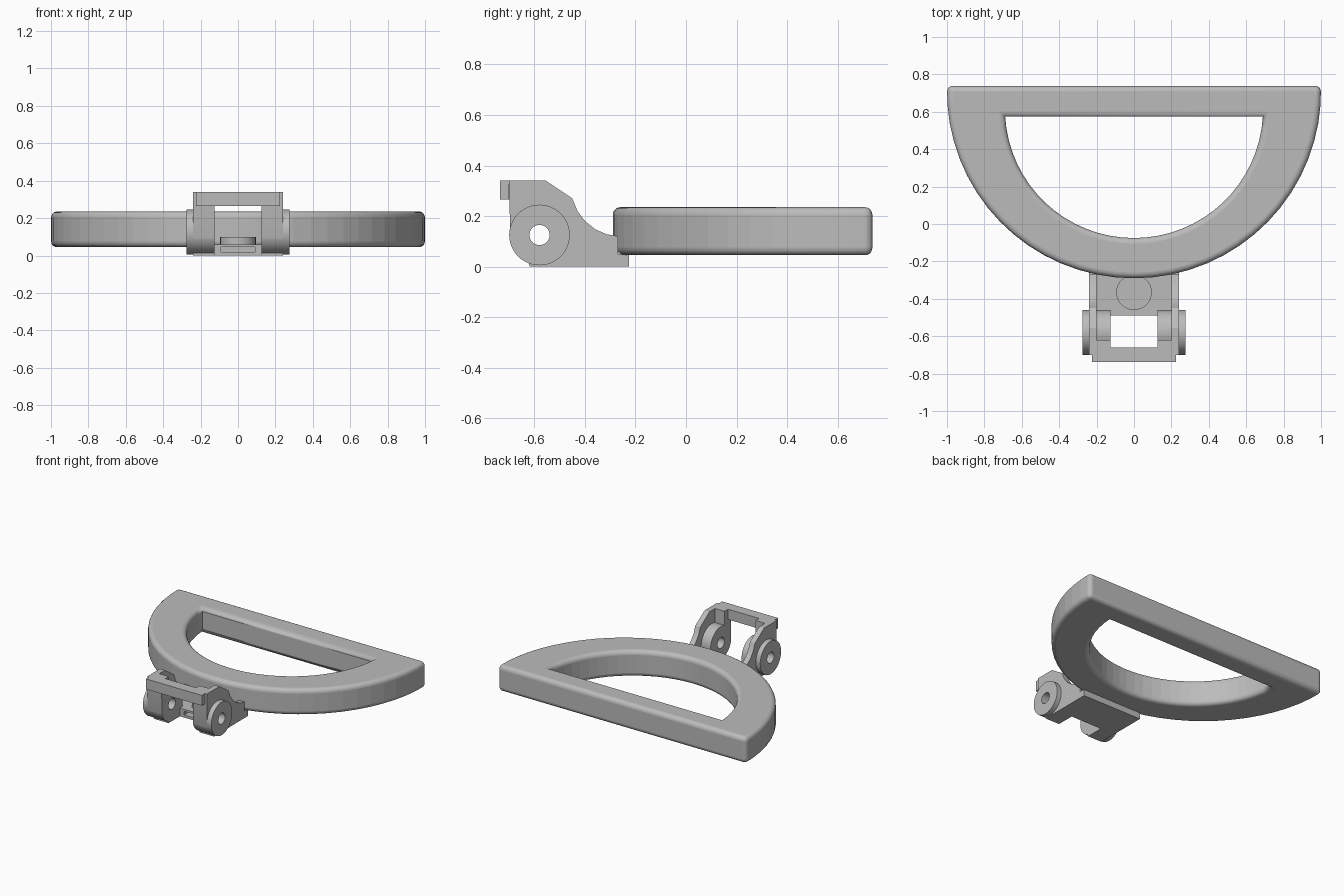
import bpy, bmesh, math
from mathutils import Vector

if "Cube" in bpy.data.objects:
    bpy.data.objects.remove(bpy.data.objects["Cube"])

grey = bpy.data.materials.new("plain grey")
grey.use_nodes = True
grey.diffuse_color = (0.5, 0.5, 0.5, 1)
grey.node_tree.nodes["Principled BSDF"].inputs["Base Color"].default_value = (0.5, 0.5, 0.5, 1)

PIN_Y, PIN_Z, PIN_R = -0.58, 0.125, 0.12


def finish(bm, name):
    bmesh.ops.recalc_face_normals(bm, faces=bm.faces)
    mesh = bpy.data.meshes.new(name)
    bm.to_mesh(mesh)
    bm.free()
    obj = bpy.data.objects.new(name, mesh)
    bpy.context.collection.objects.link(obj)
    mesh.materials.append(grey)
    return obj


def extrude_x(name, outline, x0, x1):
    """Extrude a (y, z) outline from x0 to x1."""
    bm = bmesh.new()
    face = bm.faces.new([bm.verts.new((x0, y, z)) for y, z in outline])
    new = bmesh.ops.extrude_face_region(bm, geom=[face])["geom"]
    bmesh.ops.translate(bm, vec=(x1 - x0, 0, 0),
                        verts=[g for g in new if isinstance(g, bmesh.types.BMVert)])
    return finish(bm, name)


def box(name, x, y, z):
    return extrude_x(name, [(y[0], z[0]), (y[1], z[0]), (y[1], z[1]), (y[0], z[1])], *x)


def arc(a0, a1, r=PIN_R, n=16):
    """Points around the pin axis, angles in degrees."""
    angles = [math.radians(a0 + (a1 - a0) * i / n) for i in range(n + 1)]
    return [(PIN_Y + r * math.cos(a), PIN_Z + r * math.sin(a)) for a in angles]


def apply(obj, kind, **settings):
    mod = obj.modifiers.new(kind.lower(), kind)
    for key, value in settings.items():
        setattr(mod, key, value)
    bpy.context.view_layer.objects.active = obj
    bpy.ops.object.modifier_apply(modifier=mod.name)


def smooth(obj, angle=30):
    bpy.ops.object.select_all(action='DESELECT')
    obj.select_set(True)
    bpy.context.view_layer.objects.active = obj
    bpy.ops.object.shade_smooth_by_angle(angle=math.radians(angle))


# D-shaped handle: matching outer and inner loops joined by quads
def d_loop(cy, r, end_y, n=32):
    tip = math.asin((end_y - cy) / r)
    angles = [math.pi - tip + (math.pi + 2 * tip) * i / n for i in range(n + 1)]
    return [Vector((r * math.cos(a), cy + r * math.sin(a), 0.045)) for a in angles]


bm = bmesh.new()
outer = [bm.verts.new(p) for p in d_loop(0.71, 1.0, 0.738)]
inner = [bm.verts.new(p) for p in d_loop(0.615, 0.69, 0.575)]
for i in range(len(outer)):
    bm.faces.new([outer[i - 1], outer[i], inner[i], inner[i - 1]])
new = bmesh.ops.extrude_face_region(bm, geom=bm.faces[:])["geom"]
bmesh.ops.translate(bm, vec=(0, 0, 0.19),
                    verts=[g for g in new if isinstance(g, bmesh.types.BMVert)])
bmesh.ops.recalc_face_normals(bm, faces=bm.faces)
rims = []
for e in bm.edges:
    a, b = (v.co for v in e.verts)
    upright = abs(a.z - b.z) > 0.1
    if e.calc_face_angle(0) > 0.5 and not (upright and abs(a.x) < 0.8):
        rims.append(e)
bmesh.ops.bevel(bm, geom=rims, offset=0.03, segments=5, profile=0.5, affect='EDGES')
# rounded rims shade smoothly, walls and caps stay flat
bm.normal_update()
for f in bm.faces:
    f.smooth = 0.03 < abs(f.normal.z) < 0.99
finish(bm, "d_handle")

# Side cheeks, thick lugs and outer bosses of the bracket
front_curve = arc(195, 250)
cheek = extrude_x("cheek_plates", [
    (-0.225, 0), (-0.225, 0.045), (-0.27, 0.05), (-0.27, 0.12), (-0.315, 0.128),
    (-0.36, 0.148), (-0.40, 0.18), (-0.43, 0.22), (-0.45, 0.27), (-0.555, 0.34),
    (-0.70, 0.34)] + front_curve + [(-0.62, 0)], 0.20, 0.24)
lug = extrude_x("pin_lugs", [(-0.46, 0)] + arc(0, 109) + [(-0.62, 0.34), (-0.70, 0.34)]
                + front_curve + [(-0.62, 0)], 0.125, 0.20)
boss = extrude_x("pin_bosses", arc(0, 352.5, n=47), 0.24, 0.275)

# Pin hole through both sides, then mirror
cutter = extrude_x("pin_cutter", arc(0, 348.75, 0.04, 31), 0.05, 0.35)
cutter.hide_render = True
for part in (cheek, lug, boss):
    apply(part, 'BOOLEAN', object=cutter, operation='DIFFERENCE', solver='EXACT')
    apply(part, 'MIRROR')
    smooth(part)
bpy.data.objects.remove(cutter)

# Front cross bar
box("front_bar", (-0.225, 0.225), (-0.737, -0.70), (0.265, 0.34))
box("front_bar_back", (-0.125, 0.125), (-0.70, -0.66), (0.265, 0.34))

# Floor with a shallow front slot and a round pad
box("floor_base", (-0.20, 0.20), (-0.49, -0.225), (0, 0.02))
box("floor_back", (-0.20, 0.20), (-0.40, -0.225), (0.02, 0.06))
for side, x in (("left", (0.09, 0.20)), ("right", (-0.20, -0.09))):
    box(side + "_floor_rail", x, (-0.49, -0.40), (0.02, 0.06))
box("floor_slot_cover", (-0.09, 0.09), (-0.49, -0.40), (0.045, 0.06))
bm = bmesh.new()
bmesh.ops.create_cone(bm, cap_ends=True, segments=40, radius1=0.095, radius2=0.095, depth=0.04)
bmesh.ops.translate(bm, vec=(0, -0.365, 0.08), verts=bm.verts)
smooth(finish(bm, "round_pad"))
